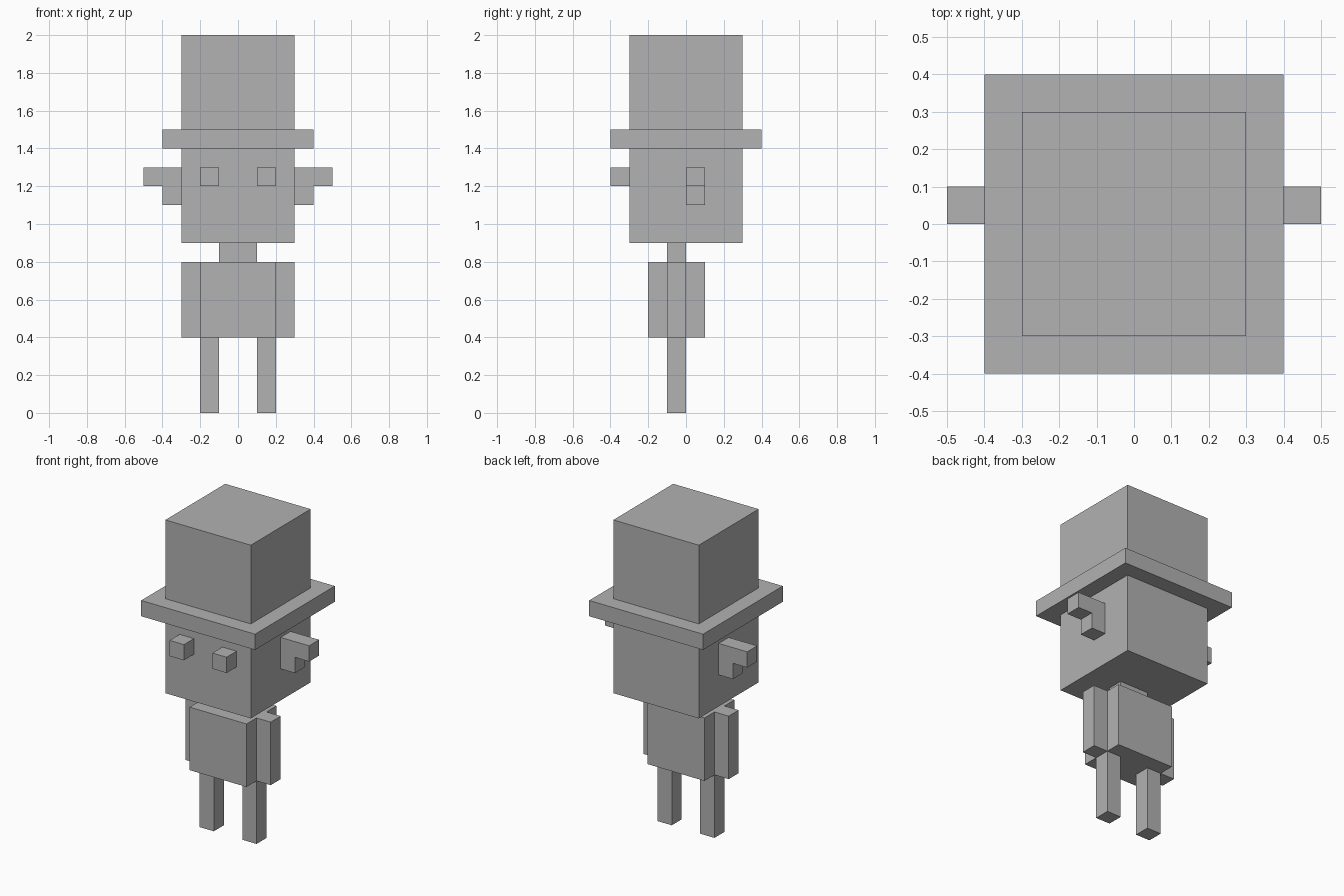
import bpy
import bmesh
from mathutils import Vector

default = bpy.data.objects.get("Cube")
if default:
    bpy.data.objects.remove(default, do_unlink=True)

# Single grey for the whole figure
GREY = (0.445, 0.445, 0.445, 1.0)
grey = bpy.data.materials.new("plain_grey")
grey.use_nodes = True
grey.diffuse_color = GREY
for node in grey.node_tree.nodes:
    if node.type == 'BSDF_PRINCIPLED':
        node.inputs["Base Color"].default_value = GREY


def box(name, low, high):
    """Flat-faced block between two opposite corners."""
    low, high = Vector(low), Vector(high)
    centre, size = (low + high) / 2, high - low
    mesh = bpy.data.meshes.new(name)
    bm = bmesh.new()
    bmesh.ops.create_cube(bm, size=1)
    bmesh.ops.scale(bm, vec=size, verts=bm.verts)
    bm.to_mesh(mesh)
    bm.free()
    mesh.materials.append(grey)
    obj = bpy.data.objects.new(name, mesh)
    obj.location = centre
    bpy.context.collection.objects.link(obj)
    return obj


def pair(name, low, high):
    """Block on the left (+x) and its mirror on the right."""
    box("left_" + name, low, high)
    box("right_" + name, (-high[0], low[1], low[2]), (-low[0], high[1], high[2]))


# Legs, torso, arms and neck
pair("leg", (0.1, -0.1, 0), (0.2, 0, 0.4))
box("torso", (-0.2, -0.2, 0.4), (0.2, 0.1, 0.8))
pair("arm", (0.2, -0.1, 0.4), (0.3, 0, 0.8))
box("neck", (-0.1, -0.1, 0.8), (0.1, 0, 0.9))

# Head with protruding eyes and stepped ears
box("head", (-0.3, -0.3, 0.9), (0.3, 0.3, 1.4))
pair("eye", (0.1, -0.4, 1.2), (0.2, -0.3, 1.3))
pair("ear_base", (0.3, 0, 1.1), (0.4, 0.1, 1.3))
pair("ear_tip", (0.4, 0, 1.2), (0.5, 0.1, 1.3))

# Top hat
box("hat_brim", (-0.4, -0.4, 1.4), (0.4, 0.4, 1.5))
box("hat_crown", (-0.3, -0.3, 1.5), (0.3, 0.3, 2.0))
